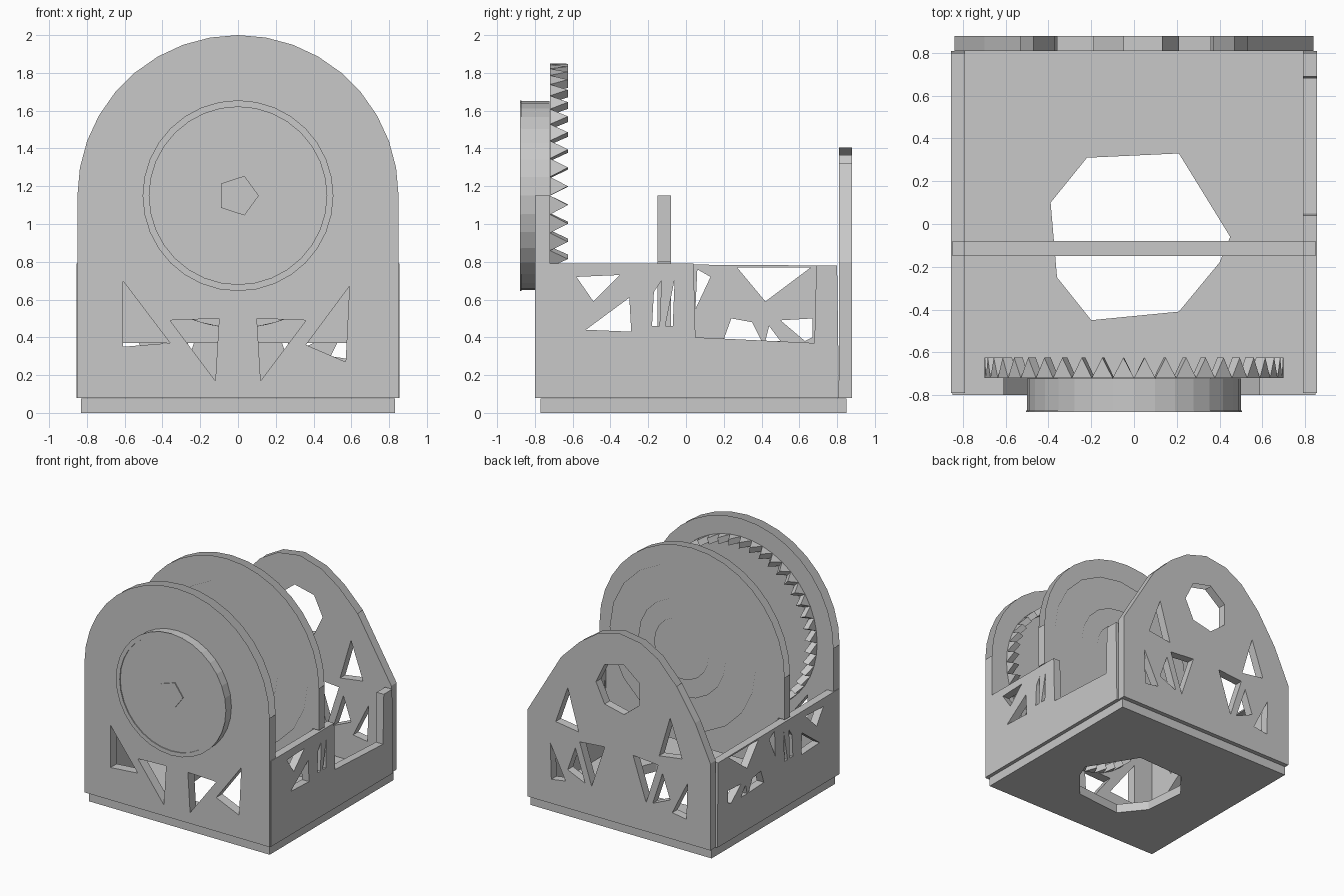
import bpy, bmesh
from math import pi, sin, cos

cube = bpy.data.objects.get("Cube")
if cube:
    bpy.data.objects.remove(cube, do_unlink=True)

TONE = (0.58, 0.58, 0.58, 1)
grey = bpy.data.materials.new("plain_grey")
grey.use_nodes = True
grey.diffuse_color = TONE
grey.node_tree.nodes["Principled BSDF"].inputs["Base Color"].default_value = TONE

HUB = 1.15  # height of the wheel axis


def place(axis, u, v, d):
    return {"x": (d, u, v), "y": (u, d, v), "z": (u, v, d)}[axis]


def finish(bm, name):
    mesh = bpy.data.meshes.new(name)
    bm.to_mesh(mesh)
    bm.free()
    mesh.materials.append(grey)
    obj = bpy.data.objects.new(name, mesh)
    bpy.context.collection.objects.link(obj)


def plate(name, axis, lo, hi, outline, holes=(), open_above=None):
    """Flat sheet with cut-outs, thickened along one axis."""
    bm = bmesh.new()
    edges = []
    for loop in [outline, *holes]:
        vs = [bm.verts.new(place(axis, u, v, lo)) for u, v in loop]
        edges += [bm.edges.new((vs[i - 1], vs[i])) for i in range(len(vs))]
    bmesh.ops.triangle_fill(bm, use_beauty=True, edges=edges)
    ext = bmesh.ops.extrude_face_region(bm, geom=bm.faces[:], use_keep_orig=True)
    moved = [g for g in ext["geom"] if isinstance(g, bmesh.types.BMVert)]
    bmesh.ops.translate(bm, verts=moved, vec=place(axis, 0, 0, hi - lo))
    bmesh.ops.recalc_face_normals(bm, faces=bm.faces[:])
    if open_above is not None:  # the arched rim is open
        rim = [f for f in bm.faces if abs(f.normal.y) < 0.5
               and f.calc_center_median().z > open_above]
        bmesh.ops.delete(bm, geom=rim, context="FACES")
    finish(bm, name)


def circle(r, n, cz=HUB, cx=0):
    return [(cx + r * cos(2 * pi * i / n), cz + r * sin(2 * pi * i / n)) for i in range(n)]


def arch(r, foot, n=18):
    """Semicircular top standing on the given right-hand foot points."""
    top = [(r * cos(pi * i / n), HUB + r * sin(pi * i / n)) for i in range(n + 1)]
    return foot + top + [(-u, v) for u, v in reversed(foot)]


def mirrored(loops):
    return loops + [[(-u, v) for u, v in loop] for loop in loops]


# Base with a rough octagonal opening
base_hole = [(-.39, .1), (-.22, .31), (.21, .33), (.45, -.06), (.4, -.18),
             (.21, -.41), (-.2, -.45), (-.36, -.25)]
plate("base", "z", 0, .075, [(-.83, -.77), (.83, -.77), (.83, .85), (-.83, .85)], [base_hole])

# Arched front plate
front_holes = mirrored([[(.1, .5), (.12, .17), (.36, .49)]])
front_holes += [[(-.61, .7), (-.61, .35), (-.36, .37)], [(.59, .67), (.36, .36), (.57, .27)]]
plate("front_plate", "y", -.8, -.72, arch(.85, [(.85, .08)]), front_holes, open_above=HUB)

# Arched middle plate, slotted between the sides, with layered wheel faces
plate("middle_plate", "y", -.15, -.08, arch(.85, [(.79, .37), (.79, .8), (.85, .8)]),
      open_above=HUB)
for i, r in enumerate((.67, .4, .25)):
    t = .009 * (i + 1)
    plate("wheel_face", "y", -.15 - t, -.08 + t, circle(r, 20, cx=.08), open_above=0)

# Back plate with tapered shoulders, window and triangular cut-outs
back_outline = [(.84, .08), (.84, .8), (.53, 1.32), (.36, 1.49), (.2, 1.6), (0, 1.66),
                (-.2, 1.63), (-.36, 1.54), (-.53, 1.36), (-.7, 1.1), (-.84, .8), (-.84, .08)]
back_holes = mirrored([[(.47, 1.08), (.37, .74), (.58, .77)],
                       [(.36, .66), (.13, .68), (.25, .32)],
                       [(.4, .6), (.31, .33), (.47, .4)],
                       [(.63, .58), (.62, .28), (.49, .3)]])
plate("back_plate", "y", .81, .88, back_outline, back_holes + [circle(.21, 7, 1.2)],
      open_above=1.36)

# Side panels: shared cut-outs, one notched and one with a lattice
shared = [[(-.58, .72), (-.35, .73), (-.49, .59)],
          [(-.53, .44), (-.29, .43), (-.3, .61)],
          [(-.18, .46), (-.14, .46), (-.13, .7), (-.17, .64)],
          [(-.11, .46), (-.07, .46), (-.06, .71)]]
lattice = [[(.05, .55), (.06, .76), (.13, .72)],
           [(.27, .77), (.66, .77), (.42, .59)],
           [(.2, .39), (.4, .38), (.35, .48), (.24, .5)],
           [(.42, .38), (.5, .38), (.44, .46)],
           [(.5, .49), (.67, .5), (.67, .4), (.63, .38)]]
ends = [(-.79, .79), (-.79, .08), (.81, .08), (.8, .78)]
notch = [(.69, .78), (.68, .37), (.05, .4), (.04, .79)]
plate("notched_side", "x", .79, .855, ends + notch, shared)
plate("lattice_side", "x", -.855, -.79, ends, shared + lattice)

# Front boss: rimmed drum set through the front plate, with a small hub plate
plate("front_drum", "y", -.872, -.722, circle(.5, 32))
plate("drum_lip", "y", -.88, -.872, circle(.505, 32), [circle(.47, 32)])
plate("hub_plate", "y", -.88, -.872, circle(.11, 5))

# Crown gear teeth on the inner side of the front plate
bm = bmesh.new()
teeth = 44
step = 2 * pi / teeth
for i in range(teeth):
    a = i * step
    p, q = [[bm.verts.new((r * cos(b), y, HUB + r * sin(b)))
             for b, y in ((a, -.72), (a + step / 2, -.625), (a + step, -.72))]
            for r in (.65, .7)]
    bm.faces.new(p)
    bm.faces.new(q[::-1])
    for j in range(3):
        k = (j + 1) % 3
        bm.faces.new((p[j], q[j], q[k], p[k]))
bmesh.ops.recalc_face_normals(bm, faces=bm.faces[:])
finish(bm, "crown_teeth")
